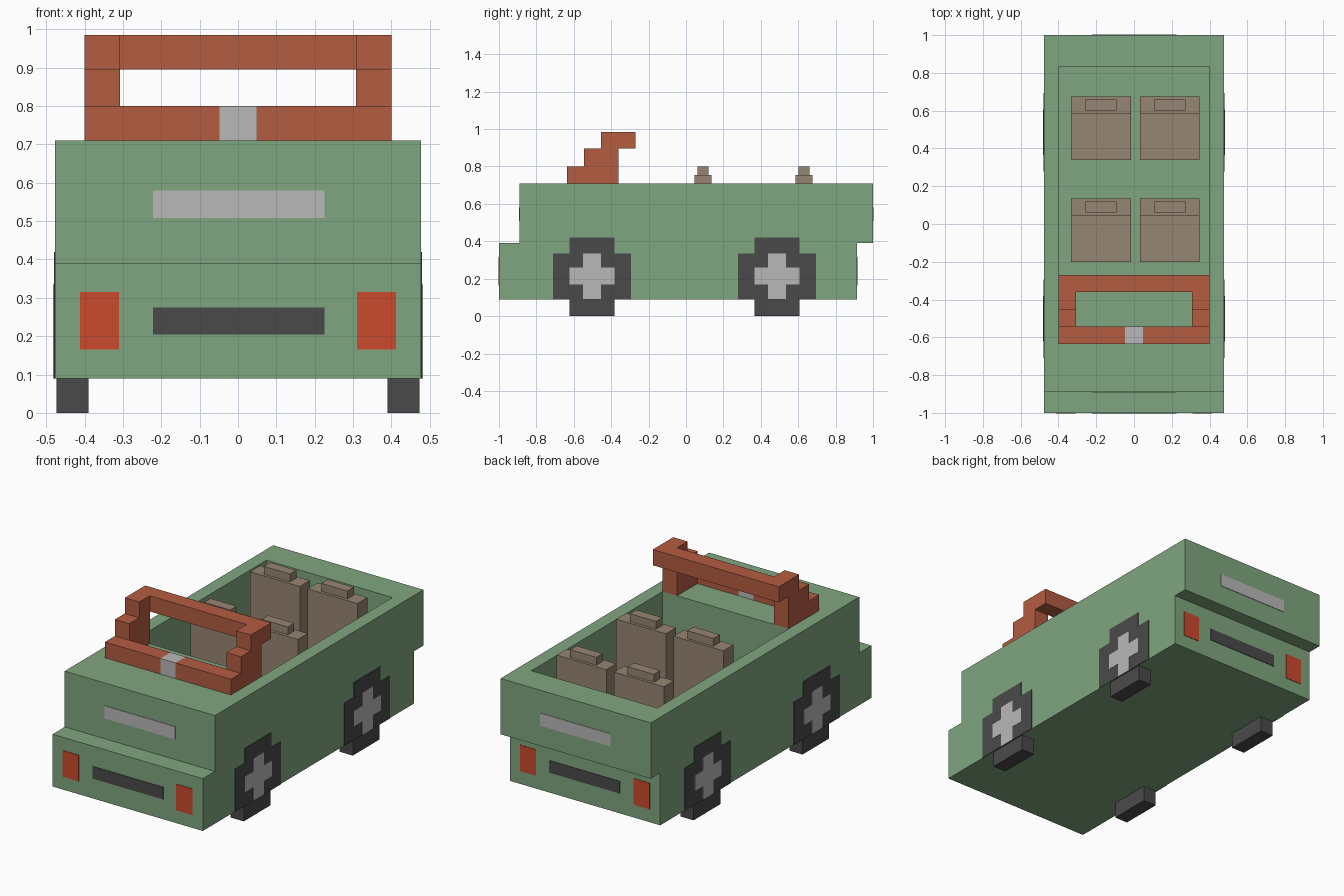
import bpy, bmesh

cube = bpy.data.objects.get("Cube")
if cube:
    bpy.data.objects.remove(cube, do_unlink=True)


def material(name, rgb):
    # 8-bit display colour to linear
    lin = [((c / 255 + 0.055) / 1.055) ** 2.4 for c in rgb] + [1.0]
    m = bpy.data.materials.new(name)
    m.use_nodes = True
    m.diffuse_color = lin
    bsdf = next(n for n in m.node_tree.nodes if n.type == 'BSDF_PRINCIPLED')
    bsdf.inputs["Base Color"].default_value = lin
    return m


GREEN = material("body green", (128, 166, 128))
GREY = material("band grey", (134, 134, 134))
PALE = material("pale trim", (185, 185, 185))
DARK = material("tyre charcoal", (74, 74, 74))
RUST = material("frame rust", (180, 92, 64))
RED = material("lamp red", (203, 74, 46))
TAN = material("seat tan", (151, 134, 114))


def make_object(name, bm, *mats):
    bmesh.ops.recalc_face_normals(bm, faces=bm.faces)
    me = bpy.data.meshes.new(name)
    bm.to_mesh(me)
    bm.free()
    for m in mats:
        me.materials.append(m)
    ob = bpy.data.objects.new(name, me)
    bpy.context.collection.objects.link(ob)
    return ob


def boxes(name, mat, *spans):
    """One object from boxes, each given as (x range, y range, z range)."""
    bm = bmesh.new()
    for span in spans:
        verts = bmesh.ops.create_cube(bm, size=1)["verts"]
        for v in verts:
            v.co = [(lo + hi) / 2 + c * (hi - lo) for c, (lo, hi) in zip(v.co, span)]
    return make_object(name, bm, mat)


def mirrored(span):
    (x0, x1), y, z = span
    return ((-x1, -x0), y, z)


# Hull: stepped side profile extruded across the width
HALF, BASE, STEP, DECK = 0.477, 0.09, 0.39, 0.71
profile = [(-1, BASE), (0.915, BASE), (0.915, STEP), (1, STEP),
           (1, DECK), (-0.89, DECK), (-0.89, STEP), (-1, STEP)]
bm = bmesh.new()
side = bm.faces.new([bm.verts.new((-HALF, y, z)) for y, z in profile])
ext = bmesh.ops.extrude_face_region(bm, geom=[side])["geom"]
bmesh.ops.translate(bm, vec=(2 * HALF, 0, 0),
                    verts=[g for g in ext if isinstance(g, bmesh.types.BMVert)])
hull = make_object("hull", bm, GREEN, GREY)

# Open cabin cut from the top
cutter = boxes("cabin_cutter", GREEN, ((-0.4, 0.4), (-0.36, 0.83), (0.18, 1)))
cut = hull.modifiers.new("cabin", 'BOOLEAN')
cut.operation, cut.solver, cut.object = 'DIFFERENCE', 'EXACT', cutter
graph = bpy.context.evaluated_depsgraph_get()
open_mesh = bpy.data.meshes.new_from_object(hull.evaluated_get(graph))
hull.modifiers.clear()
bpy.data.objects.remove(cutter, do_unlink=True)

# Grey bands running right round the hull
bands = [(-0.535, -0.463), (0.46, 0.53)]
bm = bmesh.new()
bm.from_mesh(open_mesh)
for y in sum(bands, ()):
    bmesh.ops.bisect_plane(bm, geom=bm.verts[:] + bm.edges[:] + bm.faces[:],
                           plane_co=(0, y, 0), plane_no=(0, 1, 0))
for f in bm.faces:
    y = f.calc_center_median().y
    f.material_index = int(any(a < y < b for a, b in bands))
bm.to_mesh(hull.data)
bm.free()
hull.data.materials.clear()
for m in (GREEN, GREY):
    hull.data.materials.append(m)
bpy.data.meshes.remove(open_mesh)

# Wheels: blocky discs flush with the sides, stub below the floor
for end, y in (("front", -0.502), ("rear", 0.486)):
    for label, flip in (("left", False), ("right", True)):
        def wheel_part(name, mat, *spans):
            boxes(f"{end}_{label}_{name}", mat, *[mirrored(s) if flip else s for s in spans])

        def around(r):
            return (y - r, y + r)

        face = (HALF - 0.002, HALF + 0.003)
        wheel_part("tyre", DARK,
                   ((0.39, 0.473), around(0.121), (0, BASE + 0.01)),
                   (face, around(0.121), (BASE, 0.42)),
                   (face, around(0.208), (BASE, 0.335)))
        hub = (HALF, HALF + 0.005)
        wheel_part("hub", PALE,
                   (hub, around(0.121), (0.17, 0.26)),
                   (hub, around(0.048), (BASE, 0.335)))

# Lamps, bumpers and trim strips on both ends
for end, low, high, out in (("front", -1, -0.89, -0.003), ("rear", 0.915, 1, 0.003)):
    def plate(y):
        return tuple(sorted((y - out, y + out)))

    lamp = ((0.31, 0.412), plate(low), (0.165, 0.315))
    boxes(end + "_lamps", RED, lamp, mirrored(lamp))
    boxes(end + "_bumper", DARK, ((-0.222, 0.226), plate(low), (0.205, 0.275)))
    boxes(end + "_trim", PALE, ((-0.222, 0.226), plate(high), (0.508, 0.58)))

# Stepped windscreen frame
L1, L2, TOP = 0.80, 0.895, 0.985
post = [((0.308, 0.4), (-0.635, -0.36), (DECK, L1)),
        ((0.308, 0.4), (-0.545, -0.36), (L1, L2)),
        ((0.308, 0.4), (-0.455, -0.27), (L2, TOP))]
sill = ((0.048, 0.308), (-0.635, -0.543), (DECK, L1))
header = ((-0.308, 0.308), (-0.36, -0.27), (L2, TOP))
boxes("windscreen_frame", RUST, *post, *map(mirrored, post), sill, mirrored(sill), header)
boxes("windscreen_badge", PALE, ((-0.048, 0.048), (-0.635, -0.543), (DECK, L1)))

# Seats: cushion, backrest and headrest
for row, y in (("front", -0.2), ("rear", 0.34)):
    for label, x in (("left", 0.19), ("right", -0.175)):
        wide, slim = (x - 0.158, x + 0.158), (x - 0.083, x + 0.083)
        boxes(f"{row}_{label}_seat", TAN,
              (wide, (y, y + 0.245), (0.18, 0.38)),
              (wide, (y + 0.245, y + 0.336), (0.18, 0.755)),
              (slim, (y + 0.262, y + 0.32), (0.755, 0.80)))
